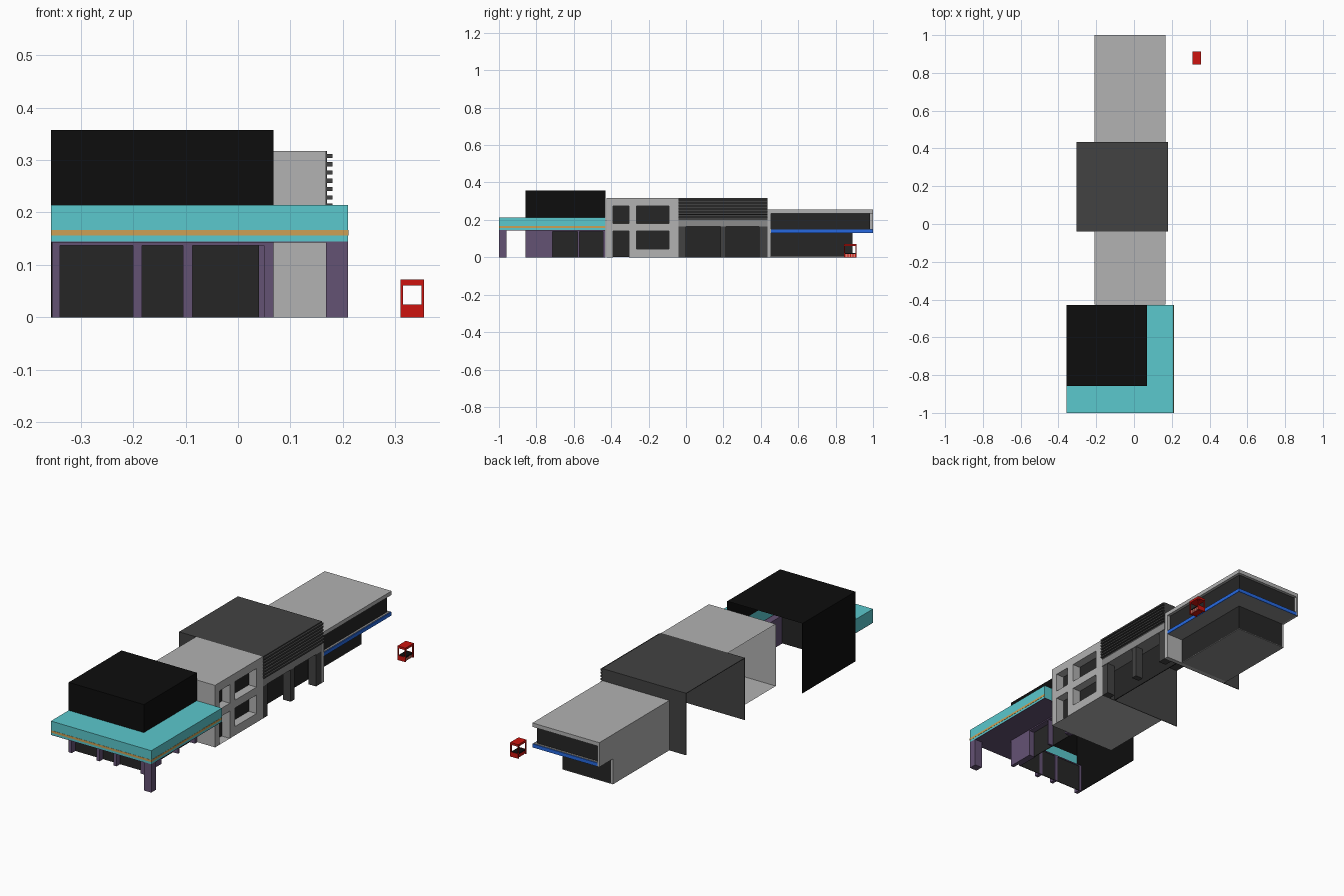
import bpy, bmesh
from mathutils import Vector

if "Cube" in bpy.data.objects:
    bpy.data.objects.remove(bpy.data.objects["Cube"])


def material(name, r, g, b):
    # sRGB 0-255 to linear
    m = bpy.data.materials.new(name)
    m.diffuse_color = [((c / 255 + 0.055) / 1.055) ** 2.4 if c > 10 else c / 3300 for c in (r, g, b)] + [1]
    m.use_nodes = True
    m.node_tree.nodes["Principled BSDF"].inputs["Base Color"].default_value = m.diffuse_color
    return m


GREY = material("light_grey", 178, 178, 178)
DARK = material("charcoal", 66, 66, 66)
MID = material("mid_grey", 140, 140, 140)
GLASS = material("dark_glass", 38, 38, 38)
BLACK = material("black", 13, 13, 13)
TEAL = material("teal", 91, 200, 205)
GOLD = material("gold", 205, 160, 85)
PURPLE = material("purple", 100, 82, 116)
BLUE = material("blue", 38, 105, 225)
RED = material("red", 205, 20, 14)
PINK = material("salmon", 235, 130, 115)


def finish(name, bm, mat):
    me = bpy.data.meshes.new(name)
    bm.to_mesh(me)
    bm.free()
    me.materials.append(mat)
    ob = bpy.data.objects.new(name, me)
    bpy.context.collection.objects.link(ob)
    return ob


def box(name, x0, x1, y0, y1, z0, z1, mat, drop=()):
    """Box between limits; drop lists the sides left open, e.g. '-x'."""
    bm = bmesh.new()
    bmesh.ops.create_cube(bm, size=1)
    dirs = [Vector([(1 if d[0] == '+' else -1) * (a == d[1]) for a in "xyz"]) for d in drop]
    bm.normal_update()
    gone = [f for f in bm.faces if any(f.normal.dot(d) > 0.9 for d in dirs)]
    bmesh.ops.delete(bm, geom=gone, context='FACES')
    for v in bm.verts:
        v.co = (x0 + (v.co.x + .5) * (x1 - x0), y0 + (v.co.y + .5) * (y1 - y0), z0 + (v.co.z + .5) * (z1 - z0))
    return finish(name, bm, mat)


def wall(name, axis, pos, depth, us, zs, holes, mat):
    """Wall with rectangular openings, cut on a grid of us by zs, thickened along axis."""
    bm = bmesh.new()
    pt = (lambda u, z: (pos, u, z)) if axis == 'x' else (lambda u, z: (u, pos, z))
    grid = [[bm.verts.new(pt(u, z)) for z in zs] for u in us]
    for i in range(len(us) - 1):
        for j in range(len(zs) - 1):
            if (i, j) not in holes:
                bm.faces.new((grid[i][j], grid[i + 1][j], grid[i + 1][j + 1], grid[i][j + 1]))
    ext = bmesh.ops.extrude_face_region(bm, geom=bm.faces[:], use_keep_orig=True)
    moved = [g for g in ext['geom'] if isinstance(g, bmesh.types.BMVert)]
    bmesh.ops.translate(bm, verts=moved, vec=(depth, 0, 0) if axis == 'x' else (0, depth, 0))
    bmesh.ops.delete(bm, geom=[v for v in bm.verts if not v.link_faces], context='VERTS')
    bmesh.ops.recalc_face_normals(bm, faces=bm.faces[:])
    return finish(name, bm, mat)


def prism(name, pts, z0, z1, mat):
    """Plan outline raised from z0 to z1."""
    bm = bmesh.new()
    f = bm.faces.new([bm.verts.new((x, y, z0)) for x, y in pts])
    ext = bmesh.ops.extrude_face_region(bm, geom=[f], use_keep_orig=True)
    bmesh.ops.translate(bm, verts=[g for g in ext['geom'] if isinstance(g, bmesh.types.BMVert)], vec=(0, 0, z1 - z0))
    bmesh.ops.recalc_face_normals(bm, faces=bm.faces[:])
    return finish(name, bm, mat)


# Corner shop: black upper storey, open at the back, with a full-height left wall
box("upper_storey", -.357, .068, -.857, -.43, .214, .357, BLACK, ('-z', '+y', '-x'))
box("shop_left_wall", -.357, -.354, -.857, -.43, 0, .357, BLACK)
# L-shaped canopy with purple soffit and gold stripe
ell = [(-.357, -1), (.21, -1), (.21, -.43), (.068, -.43), (.068, -.857), (-.357, -.857)]
prism("canopy", ell, .145, .214, TEAL)
prism("canopy_soffit", ell, .143, .145, PURPLE)
box("canopy_stripe_front", -.357, .211, -1.001, -.999, .156, .167, GOLD)
box("canopy_stripe_right", .209, .211, -1, -.43, .156, .167, GOLD)
# Shop fronts and corner pillar
wall("shop_front", 'y', -.857, .035, [-.354, -.34, -.2, -.183, -.105, -.087, .05, .068],
     [0, .137, .143], {(1, 0), (3, 0), (5, 0)}, PURPLE)
wall("shop_side", 'x', .068, -.035, [-.822, -.715, -.58, -.57, -.445, -.43],
     [0, .137, .143], {(1, 0), (3, 0)}, PURPLE)
box("shop_front_glass", -.354, .04, -.828, -.825, 0, .14, GLASS)
box("shop_side_glass", .036, .039, -.72, -.435, 0, .14, GLASS)
box("corner_pillar", .168, .21, -1, -.96, 0, .143, PURPLE)

# Grey two-storey block: open at left, framed windows on the right
box("grey_block", -.21, .168, -.425, -.04, 0, .317, GREY, ('-x', '+x', '+y'))
wall("window_frame", 'x', .168, -.045, [-.425, -.39, -.305, -.265, -.09, -.04],
     [0, .045, .14, .18, .275, .317], {(1, 0), (1, 1), (3, 1), (1, 3), (3, 3)}, GREY)
box("block_glass", .121, .124, -.42, -.045, .002, .31, GLASS)

# Dark louvred block: roof with front and back walls
box("dark_roof", -.305, .17, -.04, .435, .314, .317, DARK)
box("dark_front_wall", -.305, .168, -.04, -.037, 0, .316, DARK)
box("dark_back_wall", -.305, .168, .432, .435, 0, .316, DARK)
box("louvre_panel", .165, .17, -.04, .435, .2, .317, DARK)
for i in range(7):
    z = .209 + i * .0158
    box(f"louvre_{i + 1}", .17, .18, -.04, .435, z, z + .008, DARK)
box("sign_band", .09, .17, -.04, .435, .165, .2, MID)
for i, (a, b) in enumerate([(-.04, 0), (.185, .215), (.39, .435)]):
    box(f"dark_column_{i + 1}", .125, .168, a, b, 0, .165, DARK)
box("dark_shop_glass", .09, .094, -.037, .432, 0, .2, GLASS)

# Rear building: overhanging upper floor above a recessed shop
box("rear_roof", -.21, .168, .435, 1, .235, .255, GREY)
box("rear_end_wall", -.21, .168, .435, .455, 0, .235, GREY)
box("rear_left_wall_upper", -.21, -.2, .455, 1, .13, .235, GREY)
box("rear_left_wall_lower", -.21, -.2, .455, .89, 0, .13, GREY)
box("rear_upper_glass", -.2, .153, .455, .985, .148, .235, GLASS)
box("rear_floor", -.2, .164, .455, .996, .13, .15, MID)
box("blue_band_right", .162, .168, .455, 1, .13, .148, BLUE)
box("blue_band_back", -.2, .168, .994, 1, .13, .148, BLUE)
box("rear_shop", -.2, .075, .455, .89, .003, .13, GLASS)
box("rear_shop_floor", -.21, .075, .455, .89, 0, .003, MID)

# Red street kiosk
box("kiosk_roof", .31, .355, .845, .912, .061, .072, RED)
for i, x in enumerate((.31, .35)):
    for j, y in enumerate((.845, .906)):
        box(f"kiosk_post_{i}{j}", x, x + .005, y, y + .006, 0, .061, RED)
for n, y in (("front", .845), ("back", .909)):
    box(f"kiosk_panel_{n}", .315, .35, y, y + .003, 0, .024, RED)
box("kiosk_counter", .313, .352, .849, .908, .018, .024, BLACK)
box("kiosk_stand", .316, .348, .851, .906, 0, .018, RED)
for i in range(4):
    y = .854 + i * .0135
    box(f"kiosk_paper_{i + 1}", .348, .351, y, y + .009, .002, .018, PINK)
